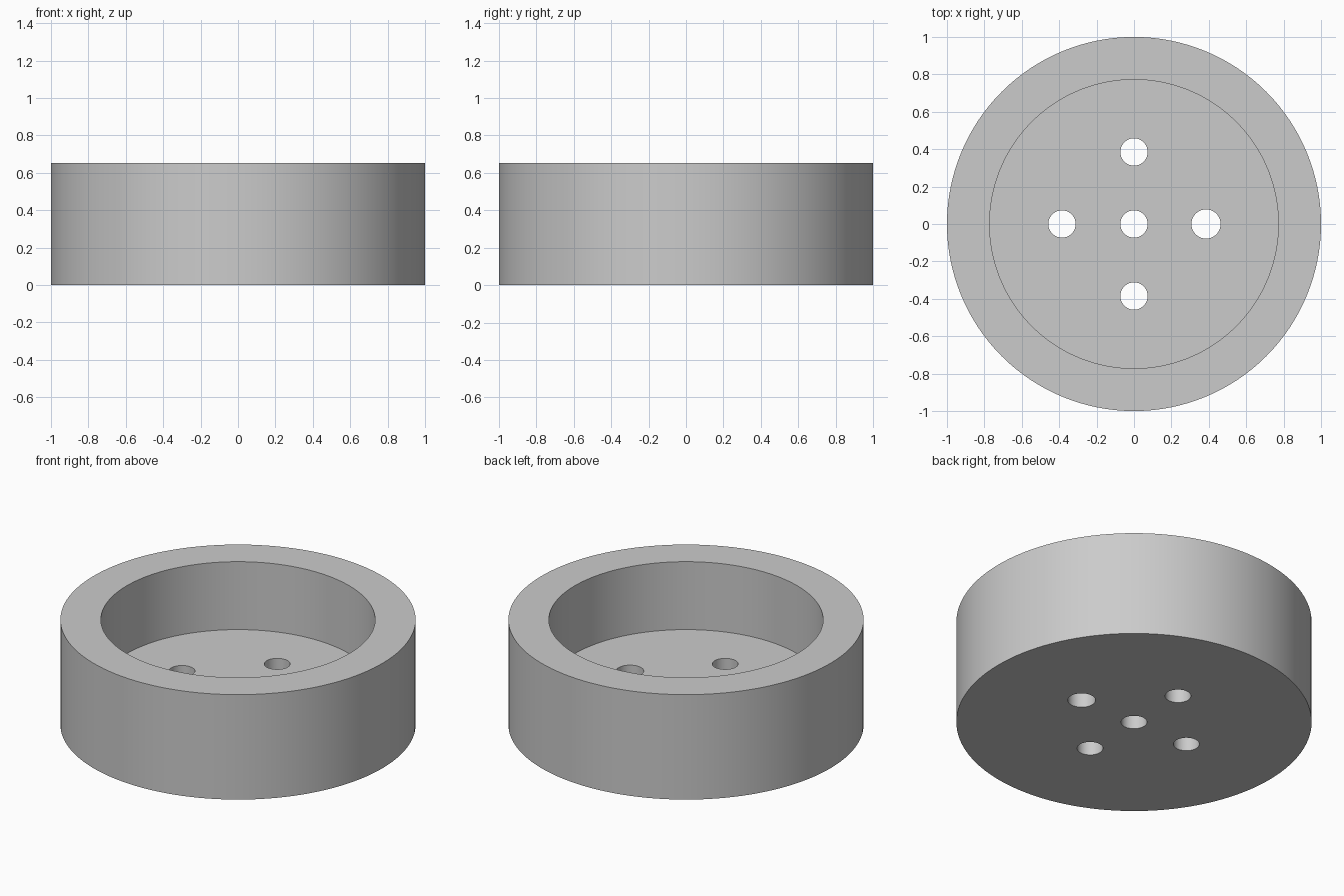
import bpy
import math

cube = bpy.data.objects.get("Cube")
if cube:
    bpy.data.objects.remove(cube, do_unlink=True)

HEIGHT, FLOOR, INNER = 0.652, 0.23, 0.772
RING = 0.385

grey = bpy.data.materials.new("plain grey")
grey.use_nodes = True
colour = (0.6, 0.6, 0.6, 1)
grey.diffuse_color = colour
grey.node_tree.nodes["Principled BSDF"].inputs["Base Color"].default_value = colour


def cylinder(name, radius, bottom, top, x=0, y=0, sides=128):
    bpy.ops.mesh.primitive_cylinder_add(
        vertices=sides, radius=radius, depth=top - bottom,
        location=(x, y, (top + bottom) / 2))
    obj = bpy.context.object
    obj.name = name
    obj.data.materials.append(grey)
    return obj


# Solid round body
body = cylinder("cup_body", 1, 0, HEIGHT)

# Round recess and five drain holes through the floor
cutters = [cylinder("recess_cutter", INNER, FLOOR, HEIGHT + 0.2)]
holes = {"centre": (0, 0, 0.073), "left": (RING, 0, 0.078), "right": (-RING, 0, 0.073),
         "front": (0, -RING, 0.073), "back": (0, RING, 0.073)}
for side, (x, y, radius) in holes.items():
    cutters.append(cylinder(side + "_hole_cutter", radius, -0.1, FLOOR + 0.1, x, y, 48))

# Cut each one, then discard the cutter
for cutter in cutters:
    cutter.hide_render = True
    cut = body.modifiers.new(cutter.name, "BOOLEAN")
    cut.operation = "DIFFERENCE"
    cut.solver = "EXACT"
    cut.object = cutter
    bpy.context.view_layer.objects.active = body
    bpy.ops.object.modifier_apply(modifier=cut.name)
    bpy.data.objects.remove(cutter, do_unlink=True)

# Smooth walls with crisp rims
bpy.ops.object.select_all(action="DESELECT")
body.select_set(True)
bpy.context.view_layer.objects.active = body
bpy.ops.object.shade_smooth_by_angle(angle=math.radians(30))
